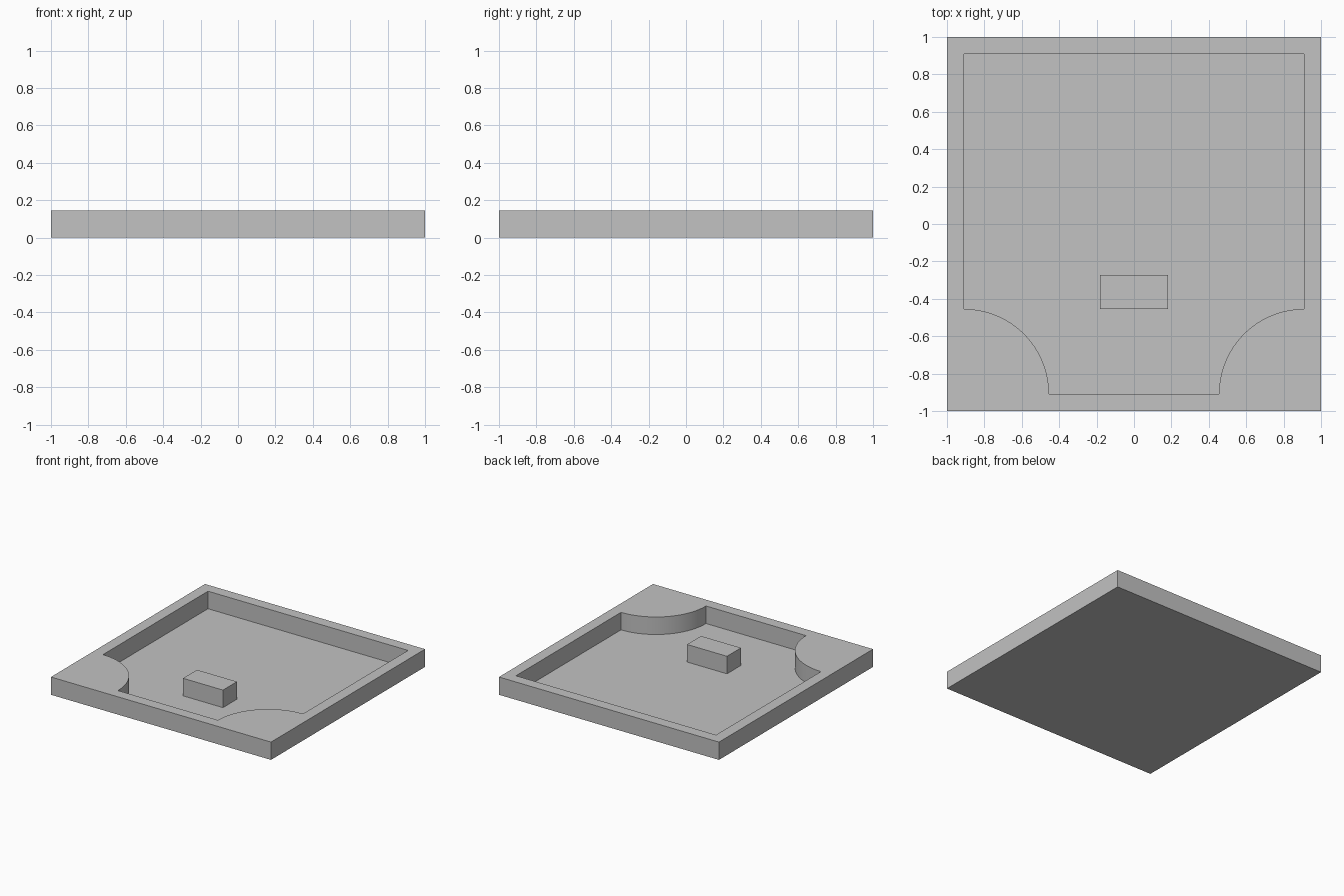
import bpy
import bmesh
from math import cos, sin, pi, radians

default = bpy.data.objects.get("Cube")
if default:
    bpy.data.objects.remove(default, do_unlink=True)

HEIGHT = 0.146
FLOOR = 0.002
INNER = 10 / 11        # half width of the recess
RADIUS = 5 / 11        # rounded front corner posts
ARC_STEPS = 32

grey = bpy.data.materials.new("plain_grey")
grey.use_nodes = True
colour = (0.54, 0.54, 0.54, 1)
grey.diffuse_color = colour
grey.node_tree.nodes["Principled BSDF"].inputs["Base Color"].default_value = colour


def prism(name, outline, bottom, top):
    """Extrude a counter-clockwise outline from bottom to top."""
    bm = bmesh.new()
    face = bm.faces.new([bm.verts.new((x, y, bottom)) for x, y in outline])
    result = bmesh.ops.extrude_face_region(bm, geom=[face], use_keep_orig=True)
    verts = [v for v in result["geom"] if isinstance(v, bmesh.types.BMVert)]
    bmesh.ops.translate(bm, vec=(0, 0, top - bottom), verts=verts)
    bmesh.ops.recalc_face_normals(bm, faces=bm.faces)
    mesh = bpy.data.meshes.new(name)
    bm.to_mesh(mesh)
    bm.free()
    mesh.materials.append(grey)
    obj = bpy.data.objects.new(name, mesh)
    bpy.context.collection.objects.link(obj)
    return obj


def rectangle(x0, x1, y0, y1):
    return [(x0, y0), (x1, y0), (x1, y1), (x0, y1)]


# Recess outline: square with a quarter circle taken from each front corner
quarter = [i * pi / 2 / ARC_STEPS for i in range(ARC_STEPS + 1)]
right_arc = [(INNER - RADIUS * cos(a), -INNER + RADIUS * sin(a)) for a in quarter]
left_arc = [(-x, y) for x, y in reversed(right_arc)]
recess = right_arc + [(INNER, INNER), (-INNER, INNER)] + left_arc

# Tray with the recess cut out of it
tray = prism("tray", rectangle(-1, 1, -1, 1), 0, HEIGHT)
cutter = prism("recess_cutter", recess, FLOOR, HEIGHT + 0.1)
cutter.hide_render = True
cut = tray.modifiers.new("recess", "BOOLEAN")
cut.operation = "DIFFERENCE"
cut.solver = "EXACT"
cut.object = cutter

bpy.ops.object.select_all(action="DESELECT")
tray.select_set(True)
bpy.context.view_layer.objects.active = tray
bpy.ops.object.modifier_apply(modifier=cut.name)
bpy.data.objects.remove(cutter, do_unlink=True)
bpy.ops.object.shade_smooth_by_angle(angle=radians(30))

# Small block standing on the tray floor
prism("centre_block", rectangle(-2 / 11, 2 / 11, -5 / 11, -3 / 11), FLOOR, HEIGHT)
